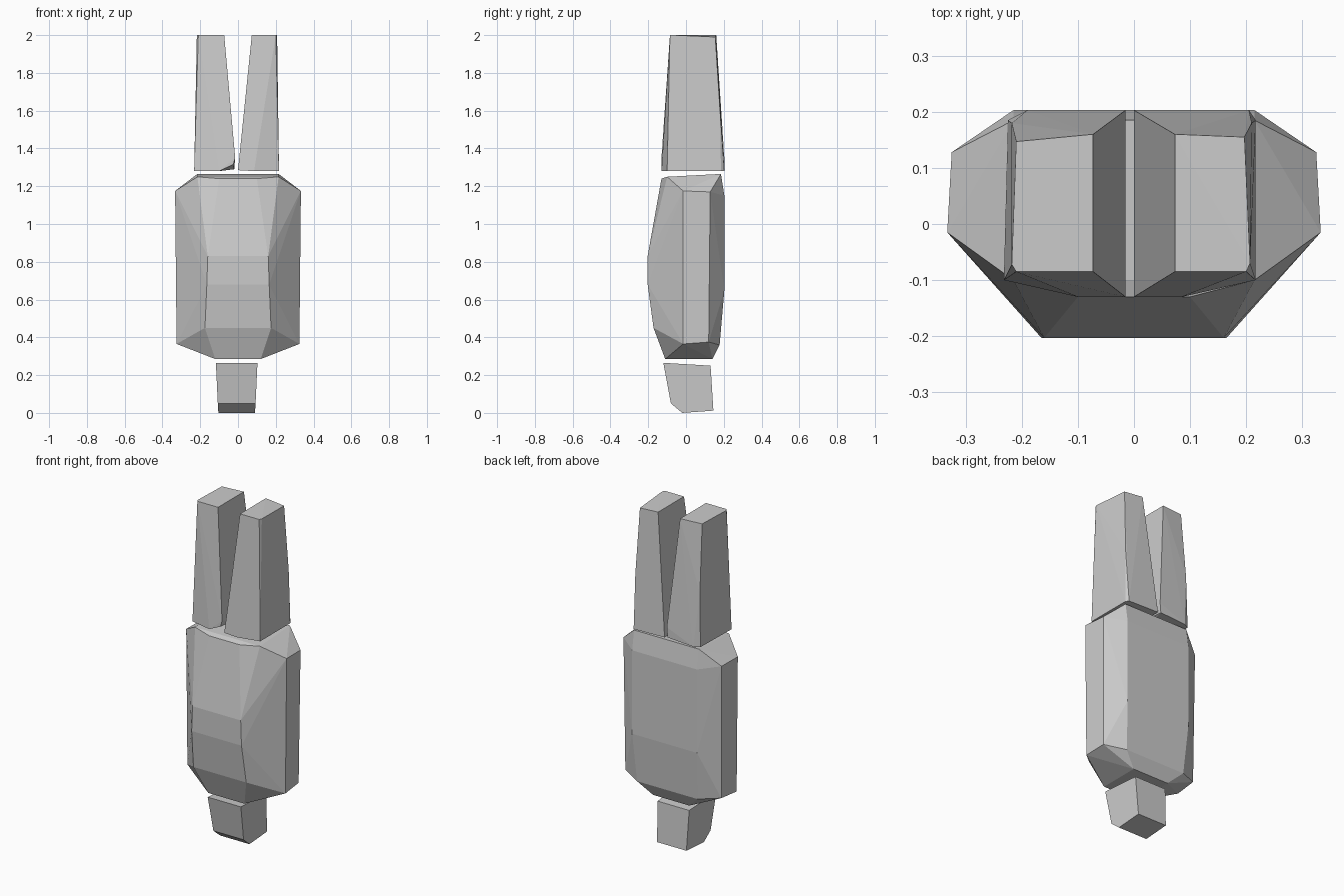
import bpy, bmesh


def hull(name, points):
    """Flat-faced solid: convex hull of a few corner points."""
    mesh = bpy.data.meshes.new(name)
    bm = bmesh.new()
    for p in points:
        bm.verts.new(p)
    res = bmesh.ops.convex_hull(bm, input=bm.verts)
    loose = [v for v in bm.verts if not v.link_faces]
    bmesh.ops.delete(bm, geom=loose, context='VERTS')
    bmesh.ops.dissolve_limit(bm, angle_limit=0.02, verts=bm.verts, edges=bm.edges)
    bmesh.ops.recalc_face_normals(bm, faces=bm.faces)
    bm.to_mesh(mesh)
    bm.free()
    obj = bpy.data.objects.new(name, mesh)
    bpy.context.collection.objects.link(obj)
    return obj


def both_sides(points):
    return points + [(-x, y, z) for x, y, z in points]


# Faceted main body
hull("body", both_sides([
    (0.12, -0.11, 0.285), (0.12, 0.14, 0.285),             # bottom
    (0.175, -0.172, 0.45), (0.165, -0.203, 0.68),          # front ridge
    (0.16, -0.203, 0.83), (0.10, -0.13, 1.24),
    (0.215, -0.10, 1.25), (0.215, 0.185, 1.265),           # top
    (0.325, -0.015, 0.365), (0.318, 0.12, 0.375),          # side panel
    (0.333, -0.015, 1.175), (0.325, 0.128, 1.17),
    (0.20, 0.178, 0.36), (0.215, 0.203, 0.65), (0.215, 0.203, 1.15),  # back
]))

# Small block below the body
side_profile = [(-0.12, 0.265, 0.11), (0.13, 0.25, 0.105), (0.145, 0.012, 0.097),
                (-0.02, 0.0, 0.097), (-0.08, 0.05, 0.10)]
hull("lower_block", [(s * w - 0.007, y, z) for y, z, w in side_profile for s in (-1, 1)])

# Two tapered prongs on top
hull("prong_left", [
    (-0.232, -0.10, 1.28), (-0.10, -0.13, 1.28), (-0.025, -0.13, 1.315),
    (-0.015, -0.13, 1.35), (-0.015, 0.203, 1.35), (-0.02, 0.203, 1.29),
    (-0.19, 0.203, 1.28), (-0.225, 0.185, 1.28),
    (-0.218, -0.072, 2.0), (-0.21, -0.085, 2.0), (-0.073, -0.085, 2.0),
    (-0.073, 0.16, 2.0), (-0.21, 0.147, 2.0), (-0.218, 0.18, 1.6),
])
hull("prong_right", [
    (0.0, -0.13, 1.285), (0.085, -0.13, 1.28), (0.217, -0.10, 1.28),
    (0.0, 0.203, 1.285), (0.205, 0.203, 1.28), (0.217, 0.185, 1.28),
    (0.073, -0.085, 2.0), (0.20, -0.085, 2.0), (0.207, -0.07, 2.0),
    (0.073, 0.16, 2.0), (0.197, 0.155, 1.99), (0.21, 0.18, 1.6),
])
